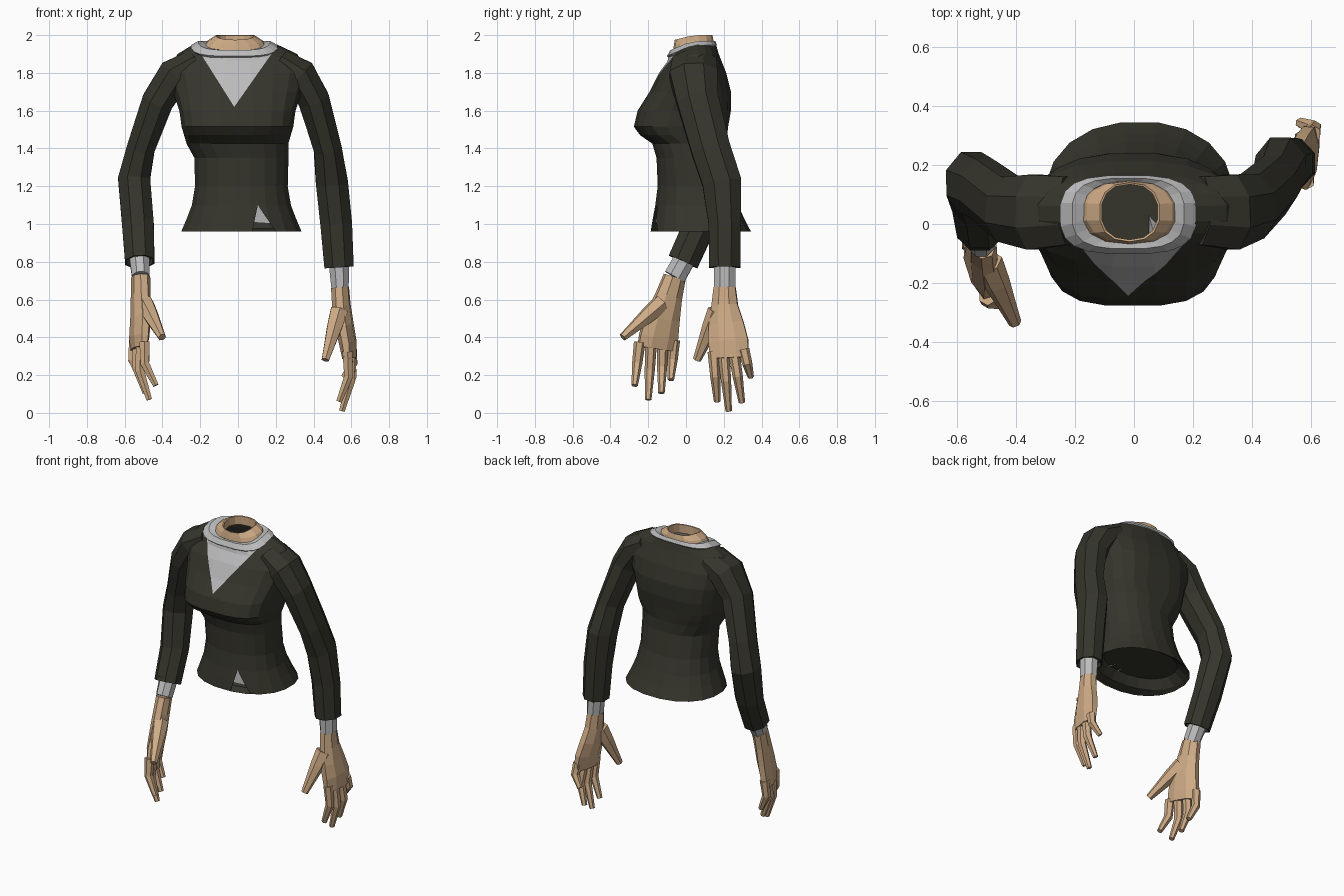
import bpy, bmesh, math
from mathutils import Vector

if "Cube" in bpy.data.objects:
    bpy.data.objects.remove(bpy.data.objects["Cube"])


def material(name, rgb):
    m = bpy.data.materials.new(name)
    m.diffuse_color = (*rgb, 1)
    m.use_nodes = True
    m.node_tree.nodes["Principled BSDF"].inputs["Base Color"].default_value = m.diffuse_color
    return m


JACKET = material("dark olive cloth", (0.036, 0.035, 0.025))
SHIRT = material("light grey cloth", (0.50, 0.50, 0.51))
SKIN = material("skin", (0.62, 0.41, 0.24))


def spow(v, e):
    return math.copysign(abs(v) ** e, v)


def body_ring(z, hw, yf, yb, e=0.85, drop=0, cx=-.015, n=20):
    """Rounded-box ring about the z axis; drop lowers its front half."""
    pts = []
    for i in range(n):
        a = 2 * math.pi * (i + 0.5) / n
        c, s = spow(math.cos(a), e), spow(math.sin(a), e)
        pts.append(Vector((cx + hw * c, (yf + yb) / 2 + (yb - yf) / 2 * s,
                           z - drop * max(0, -s))))
    return pts


def tube_rings(points, radii, side=(0, 1, 0), n=8):
    """Elliptical rings along a path; radii are (thickness, breadth) pairs."""
    rings = []
    P = [Vector(p) for p in points]
    for i, (ru, rv) in enumerate(radii):
        t = (P[min(i + 1, len(P) - 1)] - P[max(i - 1, 0)]).normalized()
        u = Vector(side).cross(t).normalized()
        v = t.cross(u)
        rings.append([P[i] + u * ru * math.cos(a) + v * rv * math.sin(a)
                      for a in (2 * math.pi * (k + 0.5) / n for k in range(n))])
    return rings


def loft(bm, rings, cap_start=False, cap_end=False):
    V = [[bm.verts.new(p) for p in r] for r in rings]
    n = len(V[0])
    for a, b in zip(V, V[1:]):
        for j in range(n):
            k = (j + 1) % n
            bm.faces.new((a[j], a[k], b[k], b[j]))
    if cap_start:
        bm.faces.new(V[0][::-1])
    if cap_end:
        bm.faces.new(V[-1])


def finish(bm, name, *mats):
    me = bpy.data.meshes.new(name)
    bm.to_mesh(me)
    bm.free()
    for m in mats:
        me.materials.append(m)
    bpy.context.collection.objects.link(bpy.data.objects.new(name, me))


def cut_front(bm, pts, zmin, zmax):
    """Cut front faces along a bent line in x, z; return the faces inside the bend."""
    def front():
        bm.normal_update()
        return [f for f in bm.faces if f.normal.y < -0.2
                and zmin < f.calc_center_median().z < zmax]
    planes = []
    for (ax, az), (bx, bz) in zip(pts, pts[1:]):
        co, no = Vector((ax, 0, az)), Vector((az - bz, 0, bx - ax))
        planes.append((co, no))
        fs = front()
        geom = set(fs) | {e for f in fs for e in f.edges} | {v for f in fs for v in f.verts}
        bmesh.ops.bisect_plane(bm, geom=list(geom), plane_co=co, plane_no=no)
    return [f for f in front()
            if all((f.calc_center_median() - co).dot(no) < 0 for co, no in planes)]


# Jacket body: inner floor, hem and waist, then bust, shoulders and neckline
bm = bmesh.new()
rings = [body_ring(*r, e=.9, cx=.018) for r in (
    (1.03, .25, -.09, .26),
    (0.975, .30, -.13, .32),
    (0.96, .322, -.19, .347),
    (1.03, .292, -.178, .31),
    (1.10, .265, -.165, .28),
    (1.20, .248, -.152, .245),
    (1.35, .252, -.158, .215))]
rings += [body_ring(*r, cx=-.003) for r in (
    (1.425, .272, -.180, .215),
    (1.47, .285, -.245, .220, .7),
    (1.515, .298, -.278, .225, .64),
    (1.60, .310, -.258, .240, .68),
    (1.70, .345, -.195, .240, .8),
    (1.80, .380, -.145, .215, .9),
    (1.90, .320, -.100, .175, .9, .04))]
rings.append(body_ring(1.95, .225, -.092, .16, drop=.06))
loft(bm, rings, cap_start=True)
# Shirt front showing in the V neckline
for f in cut_front(bm, [(.17, 1.89), (-.02, 1.62), (-.19, 1.89)], 1.5, 1.97):
    f.material_index = 1
# Open notch at the hem
notch = cut_front(bm, [(.075, .96), (.105, 1.1), (.20, .96)], .9, 1.2)
bmesh.ops.delete(bm, geom=notch, context='FACES')
finish(bm, "jacket_body", JACKET, SHIRT)

# Shirt tail behind the notch
bm = bmesh.new()
a, b, c, d = [bm.verts.new(p) for p in ((.055, -.162, 1.01), (.20, -.128, 1.0),
                                        (.10, -.148, 1.12), (.05, .03, 1.045))]
for face in ((a, b, c), (a, c, d), (b, d, c)):
    bm.faces.new(face)
finish(bm, "shirt_tail", SHIRT)

# Collar and hollow neck
bm = bmesh.new()
loft(bm, [body_ring(*r, cx=-.02) for r in (
    (1.938, .220, -.090, .158, .66, .06),
    (1.948, .230, -.102, .165, .66, .06),
    (1.970, .190, -.084, .155, .66, .05),
    (1.958, .150, -.062, .143, .75, .04))])
finish(bm, "shirt_collar", SHIRT)
bm = bmesh.new()
loft(bm, [body_ring(*r, drop=.025, n=14) for r in (
    (1.945, .165, -.068, .147),
    (1.972, .148, -.064, .145),
    (2.000, .103, -.060, .140),
    (1.998, .096, -.053, .134),
    (1.940, .098, -.053, .134))])
finish(bm, "neck", SKIN)

# Thickness and breadth along each limb part, shared by both arms
SLEEVE_R = [(.075, .125), (.098, .137), (.09, .12), (.08, .112),
            (.092, .112), (.091, .092), (.084, .089)]
CUFF_R = [(.058, .062), (.05, .062)]
PALM_R = [(.049, .062), (.05, .075), (.05, .10), (.046, .113), (.036, .112)]
FINGER_R = [(r, r) for r in (.031, .027, .017)]
THUMB_R = [(r, r) for r in (.052, .045, .033, .022)]


def build_arm(name, sleeve, palm, side, knuckles, tips, thumb):
    # Sleeve with a turned-in end
    bm = bmesh.new()
    rings = tube_rings(sleeve, SLEEVE_R)
    end, wrist = Vector(sleeve[-1]), Vector(palm[0])
    rings.append([end.lerp(p, .88) for p in rings[-1]])
    rings.append([p + Vector((0, 0, .03)) for p in rings[-1]])
    loft(bm, rings, True, True)
    finish(bm, name + "_sleeve", JACKET)
    # Shirt cuff from the sleeve end to the wrist
    bm = bmesh.new()
    loft(bm, tube_rings([end.lerp(wrist, -.25), wrist], CUFF_R), True, True)
    finish(bm, name + "_cuff", SHIRT)
    # Hand: palm, four curled fingers along the knuckle line, and thumb
    bm = bmesh.new()
    loft(bm, tube_rings(palm, PALM_R, side), True, True)
    first, last = map(Vector, knuckles)
    bow = Vector((math.copysign(.028, end.x), 0, 0))
    for i, tip in enumerate(tips):
        base, tip = first.lerp(last, i / 3), Vector(tip)
        loft(bm, tube_rings([base, base.lerp(tip, .5) + bow, tip], FINGER_R, n=6), True, True)
    root, tip = map(Vector, thumb)
    loft(bm, tube_rings([root.lerp(tip, i / 3) for i in range(4)], THUMB_R, n=6), True, True)
    finish(bm, name + "_hand", SKIN)


build_arm("left",
          sleeve=[(.22, .045, 1.86), (.325, .04, 1.79), (.40, .06, 1.66), (.475, .13, 1.4),
                  (.497, .19, 1.22), (.52, .205, 1.0), (.535, .205, .77)],
          palm=[(.54, .205, .665), (.547, .205, .57), (.562, .213, .47),
                (.58, .225, .38), (.59, .228, .29)],
          side=(.12, 1, 0),
          knuckles=[(.58, .145, .325), (.602, .305, .335)],
          tips=[(.535, .165, .06), (.55, .226, .01), (.558, .296, .055), (.56, .343, .19)],
          thumb=[(.535, .165, .54), (.462, .058, .28)])
build_arm("right",
          sleeve=[(-.22, .045, 1.86), (-.335, .04, 1.79), (-.425, .05, 1.65), (-.515, .12, 1.4),
                  (-.55, .14, 1.24), (-.53, .075, 1.0), (-.52, -.015, .80)],
          palm=[(-.515, -.06, .72), (-.515, -.09, .62), (-.515, -.125, .5),
                (-.523, -.145, .4), (-.525, -.155, .34)],
          side=(-.3, 1, 0),
          knuckles=[(-.495, -.245, .375), (-.55, -.062, .385)],
          tips=[(-.435, -.272, .145), (-.47, -.2, .07), (-.49, -.13, .105), (-.51, -.08, .175)],
          thumb=[(-.495, -.13, .58), (-.402, -.335, .4)])
